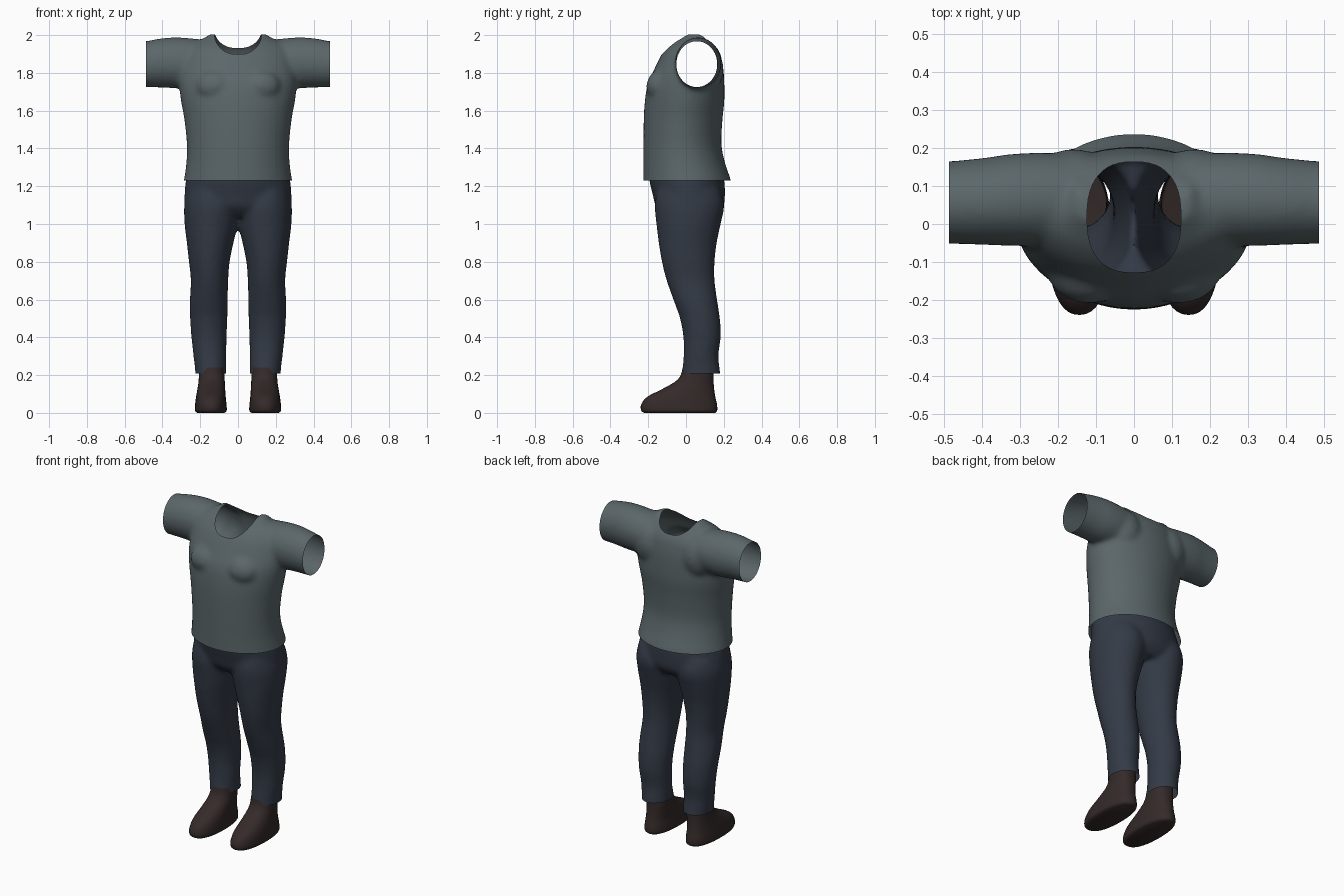
import bpy, bmesh
from math import cos, sin, pi
from mathutils import Vector

if "Cube" in bpy.data.objects:
    bpy.data.objects.remove(bpy.data.objects["Cube"])


def material(name, rgb):
    m = bpy.data.materials.new(name)
    m.use_nodes = True
    m.diffuse_color = (*rgb, 1)
    b = m.node_tree.nodes["Principled BSDF"]
    b.inputs["Base Color"].default_value = (*rgb, 1)
    b.inputs["Roughness"].default_value = 0.8
    return m


def smooth_rings(rings, steps=4):
    """Catmull-Rom interpolation between section rings."""
    out = []
    n = len(rings)
    for i in range(n - 1):
        a, b, c, d = (rings[max(0, min(n - 1, k))] for k in (i - 1, i, i + 1, i + 2))
        for s in range(steps):
            t = s / steps
            out.append([q + 0.5 * t * (r - p + t * (2 * p - 5 * q + 4 * r - u + t * (3 * (q - r) + u - p)))
                        for p, q, r, u in zip(a, b, c, d)])
    return out + [list(rings[-1])]


def loft(bm, rings, along="z", side=1, power=2.0, sides=40, top=True):
    """Closed loft; ring = position, min and max of one axis, min and max of the other."""
    loops = []
    for t, a0, a1, b0, b1 in smooth_rings(rings):
        loop = []
        for k in range(sides):
            c, s = cos(2 * pi * k / sides), sin(2 * pi * k / sides)
            c = abs(c) ** (2 / power) * (1 if c > 0 else -1)
            s = abs(s) ** (2 / power) * (1 if s > 0 else -1)
            a = (a0 + a1) / 2 + c * (a1 - a0) / 2
            b = (b0 + b1) / 2 + s * (b1 - b0) / 2
            co = (side * a, b, t) if along == "z" else (side * t, a, b)
            loop.append(bm.verts.new(co))
        loops.append(loop)
    faces = [bm.faces.new(loops[0])]
    if top:
        faces.append(bm.faces.new(loops[-1]))
    for p, q in zip(loops, loops[1:]):
        for k in range(sides):
            j = (k + 1) % sides
            faces.append(bm.faces.new((p[k], p[j], q[j], q[k])))
    bmesh.ops.recalc_face_normals(bm, faces=faces)


def blob(bm, centre, size):
    """Soft ellipsoid swelling."""
    vs = bmesh.ops.create_uvsphere(bm, u_segments=24, v_segments=16, radius=1)["verts"]
    for v in vs:
        v.co = Vector(centre) + Vector(a * b for a, b in zip(v.co, size))


def make(name, bm, mat=None):
    me = bpy.data.meshes.new(name)
    bm.to_mesh(me)
    bm.free()
    ob = bpy.data.objects.new(name, me)
    bpy.context.collection.objects.link(ob)
    if mat:
        me.materials.append(mat)
    return ob


def shade(ob):
    bpy.ops.object.select_all(action="DESELECT")
    ob.select_set(True)
    bpy.context.view_layer.objects.active = ob
    bpy.ops.object.shade_smooth_by_angle(angle=0.9)


def garment(ob, cuts, cutter=None, inside_neck=None):
    """Fuse the solids into one cloth surface, then cut its openings."""
    r = ob.modifiers.new("fuse", "REMESH")
    r.mode, r.voxel_size = "VOXEL", 0.013
    s = ob.modifiers.new("relax", "SMOOTH")
    s.factor, s.iterations = 0.5, 8
    if cutter:
        b = ob.modifiers.new("neck", "BOOLEAN")
        b.operation, b.solver, b.object = "DIFFERENCE", "EXACT", cutter
    dg = bpy.context.evaluated_depsgraph_get()
    bm = bmesh.new()
    bm.from_mesh(ob.evaluated_get(dg).to_mesh())
    ob.modifiers.clear()
    if inside_neck:
        bm.normal_update()
        bmesh.ops.delete(bm, geom=[f for f in bm.faces if inside_neck(f)], context="FACES")
    for co, no in cuts:
        bmesh.ops.bisect_plane(bm, geom=bm.verts[:] + bm.edges[:] + bm.faces[:],
                               plane_co=co, plane_no=no, clear_outer=True)
    for f in bm.faces:
        f.material_index = 0
    bm.to_mesh(ob.data)
    bm.free()
    shade(ob)


shirt_mat = material("slate grey cloth", (0.105, 0.135, 0.145))
trouser_mat = material("dark navy cloth", (0.034, 0.043, 0.062))
shoe_mat = material("dark brown leather", (0.034, 0.023, 0.022))

# Shirt: torso, chest, shoulder blades and sleeves
bm = bmesh.new()
loft(bm, [(1.15, -.30, .30, -.225, .25), (1.23, -.287, .287, -.226, .238), (1.32, -.274, .274, -.226, .208),
          (1.42, -.271, .271, -.226, .188), (1.55, -.284, .284, -.224, .193), (1.65, -.302, .302, -.218, .203),
          (1.74, -.312, .312, -.203, .203), (1.82, -.31, .31, -.168, .198), (1.9, -.29, .29, -.128, .182),
          (1.95, -.25, .25, -.085, .15), (1.985, -.18, .18, -.04, .11), (2.005, -.15, .15, -.01, .08)])
for s in (1, -1):
    loft(bm, [(.05, -.03, .16, 1.76, 1.96), (.2, -.055, .186, 1.725, 1.978), (.31, -.058, .186, 1.718, 1.988),
              (.4, -.055, .174, 1.722, 1.984), (.488, -.052, .166, 1.724, 1.968), (.55, -.052, .166, 1.724, 1.966)],
         along="x", side=s)
    blob(bm, (s * .12, -.12, 1.73), (.11, .09, .09))
    blob(bm, (s * .16, .11, 1.82), (.11, .088, .13))
    blob(bm, (s * .14, .05, 1.955), (.035, .07, .052))
shirt = make("shirt", bm, shirt_mat)

# Neck opening
NY, RX, RY = 0.018, 0.124, 0.146
bm = bmesh.new()
loft(bm, [(1.55, -RX, RX, NY - RY, NY + RY), (2.2, -RX, RX, NY - RY, NY + RY)], power=2.5, sides=48)
neck = make("neck_cutter", bm)
neck.hide_render = True


def in_neck(f):
    c = f.calc_center_median()
    d = (abs(c.x) / RX) ** 2.5 + (abs(c.y - NY) / RY) ** 2.5
    return c.z > 1.5 and d < 1.01 and (abs(f.normal.z) < 0.02 or c.z < 1.6)


garment(shirt, [((0, 0, 1.23), (0, 0, -1)), ((.488, 0, 0), (1, 0, 0)), ((-.488, 0, 0), (-1, 0, 0))],
        neck, in_neck)
bpy.data.objects.remove(neck)

# Trousers: hips and two legs
bm = bmesh.new()
loft(bm, [(1.04, -.25, .25, -.11, .16), (1.09, -.282, .282, -.158, .198), (1.15, -.284, .284, -.175, .206),
          (1.23, -.277, .277, -.194, .203), (1.3, -.262, .262, -.196, .185), (1.4, -.255, .255, -.196, .175)])
for s in (1, -1):
    loft(bm, [(.14, .062, .228, -.024, .184), (.21, .062, .226, -.021, .182), (.3, .062, .236, -.013, .172),
              (.4, .06, .247, -.014, .184), (.5, .056, .254, -.032, .18), (.58, .054, .256, -.06, .168),
              (.7, .052, .25, -.103, .152), (.8, .044, .26, -.128, .152), (.9, .024, .271, -.145, .163),
              (1, .0, .283, -.157, .184), (1.1, -.01, .285, -.166, .203), (1.18, .02, .27, -.15, .18)], side=s)
trousers = make("trousers", bm, trouser_mat)
garment(trousers, [((0, 0, .208), (0, 0, -1)), ((0, 0, 1.3), (0, 0, 1))])

# Shoes, open at the ankle
for s, name in ((1, "left_shoe"), (-1, "right_shoe")):
    bm = bmesh.new()
    loft(bm, [(0, .072, .215, -.222, .155), (.012, .06, .228, -.237, .165), (.045, .061, .227, -.237, .164),
              (.085, .065, .222, -.205, .155), (.125, .068, .215, -.128, .149), (.165, .07, .209, -.058, .146),
              (.2, .071, .207, -.028, .145), (.24, .073, .205, -.018, .145)],
         side=s, power=2.3, top=False)
    shade(make(name, bm, shoe_mat))
